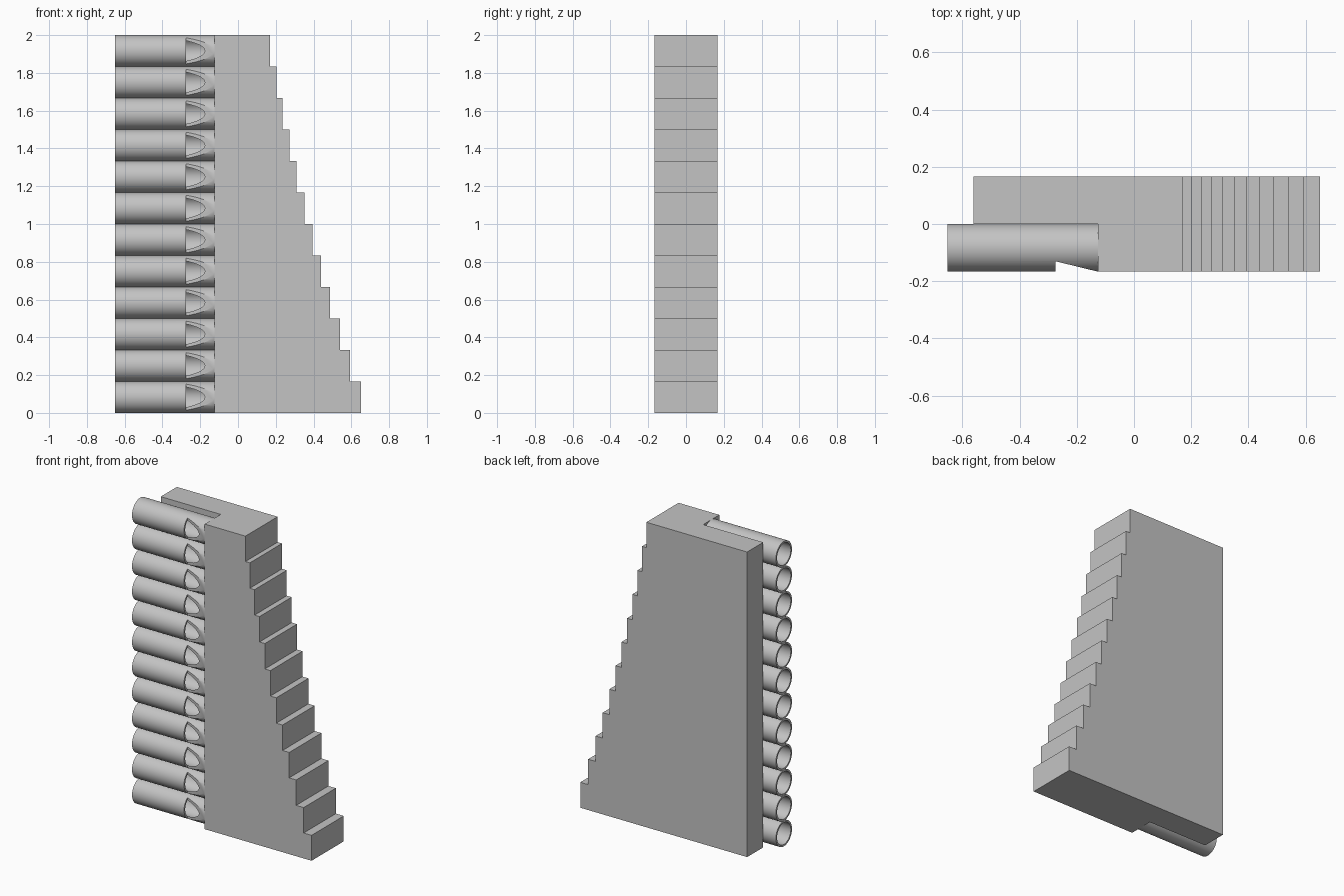
import bpy, bmesh
from math import radians
from mathutils import Matrix, Vector

if "Cube" in bpy.data.objects:
    bpy.data.objects.remove(bpy.data.objects["Cube"], do_unlink=True)

COUNT = 12
PITCH = 2 / COUNT            # height of one pipe and one step
R, BORE = PITCH / 2, 0.071   # outer and inner pipe radius
DEPTH = PITCH                # half thickness of the body
MOUTH, SHOULDER, PLATE = -0.652, -0.125, -0.56
WINDOW = -0.275

grey = bpy.data.materials.new("plain grey")
grey.use_nodes = True
colour = (0.55, 0.55, 0.55, 1)
grey.diffuse_color = colour
grey.node_tree.nodes["Principled BSDF"].inputs["Base Color"].default_value = colour


def make(name, bm):
    bmesh.ops.recalc_face_normals(bm, faces=bm.faces)
    mesh = bpy.data.meshes.new(name)
    bm.to_mesh(mesh)
    bm.free()
    mesh.materials.append(grey)
    ob = bpy.data.objects.new(name, mesh)
    bpy.context.collection.objects.link(ob)
    return ob


def add_rod(bm, x0, x1, radius, z):
    turn = Matrix.Translation(((x0 + x1) / 2, -R, z)) @ Matrix.Rotation(radians(90), 4, 'Y')
    bmesh.ops.create_cone(bm, cap_ends=True, segments=64, radius1=radius,
                          radius2=radius, depth=x1 - x0, matrix=turn)


def prism(name, outline, axis, start, end):
    """Extrude a flat outline along y or z."""
    bm = bmesh.new()
    place = (lambda a, b: (a, start, b)) if axis == 'y' else (lambda a, b: (a, b, start))
    face = bm.faces.new([bm.verts.new(place(a, b)) for a, b in outline])
    grown = bmesh.ops.extrude_face_region(bm, geom=[face])["geom"]
    move = Vector((0, end - start, 0) if axis == 'y' else (0, 0, end - start))
    bmesh.ops.translate(bm, vec=move, verts=[g for g in grown if isinstance(g, bmesh.types.BMVert)])
    return make(name, bm)


def select(ob):
    bpy.ops.object.select_all(action='DESELECT')
    ob.select_set(True)
    bpy.context.view_layer.objects.active = ob


def carve(ob, cutter):
    cutter.hide_render = True
    mod = ob.modifiers.new("carve", 'BOOLEAN')
    mod.operation, mod.solver, mod.object = 'DIFFERENCE', 'EXACT', cutter
    select(ob)
    bpy.ops.object.modifier_apply(modifier=mod.name)
    bpy.data.objects.remove(cutter, do_unlink=True)


# Stepped body: each step is one semitone longer than the one above
ends = [-0.37 + 0.5405 * 2 ** (i / 12) for i in reversed(range(COUNT))]
outline = [(PLATE, 0)]
for i, x in enumerate(ends):
    outline += [(x, i * PITCH), (x, (i + 1) * PITCH)]
outline.append((PLATE, 2))
body = prism("stepped_body", outline, 'y', -DEPTH, DEPTH)

# Recess that holds the pipes in front of the back plate
recess = [(-1, -1), (SHOULDER, -1), (SHOULDER, 0), (-1, 0)]
carve(body, prism("recess_cutter", recess, 'z', -1, 3))

# Bores running on into the body
bm = bmesh.new()
for i, x in enumerate(ends):
    add_rod(bm, SHOULDER - 0.05, x - 0.04, BORE, (i + 0.5) * PITCH)
carve(body, make("bore_cutter", bm))
select(body)
bpy.ops.object.shade_smooth_by_angle(angle=radians(30))

# One hollow pipe with a sloped whistle window
bm = bmesh.new()
add_rod(bm, MOUTH, SHOULDER, R, R)
pipe = make("pipe_1", bm)
bm = bmesh.new()
add_rod(bm, MOUTH - 0.1, SHOULDER + 0.1, BORE, R)
carve(pipe, make("pipe_bore_cutter", bm))
wedge = [(WINDOW, -0.13), (WINDOW, -0.3), (SHOULDER, -0.3), (SHOULDER, -DEPTH)]
carve(pipe, prism("window_cutter", wedge, 'z', -0.1, 0.3))
select(pipe)
bpy.ops.object.shade_smooth_by_angle(angle=radians(30))

# Repeat the pipe up the side
for i in range(1, COUNT):
    copy = pipe.copy()
    copy.name = f"pipe_{i + 1}"
    copy.location.z = i * PITCH
    bpy.context.collection.objects.link(copy)
